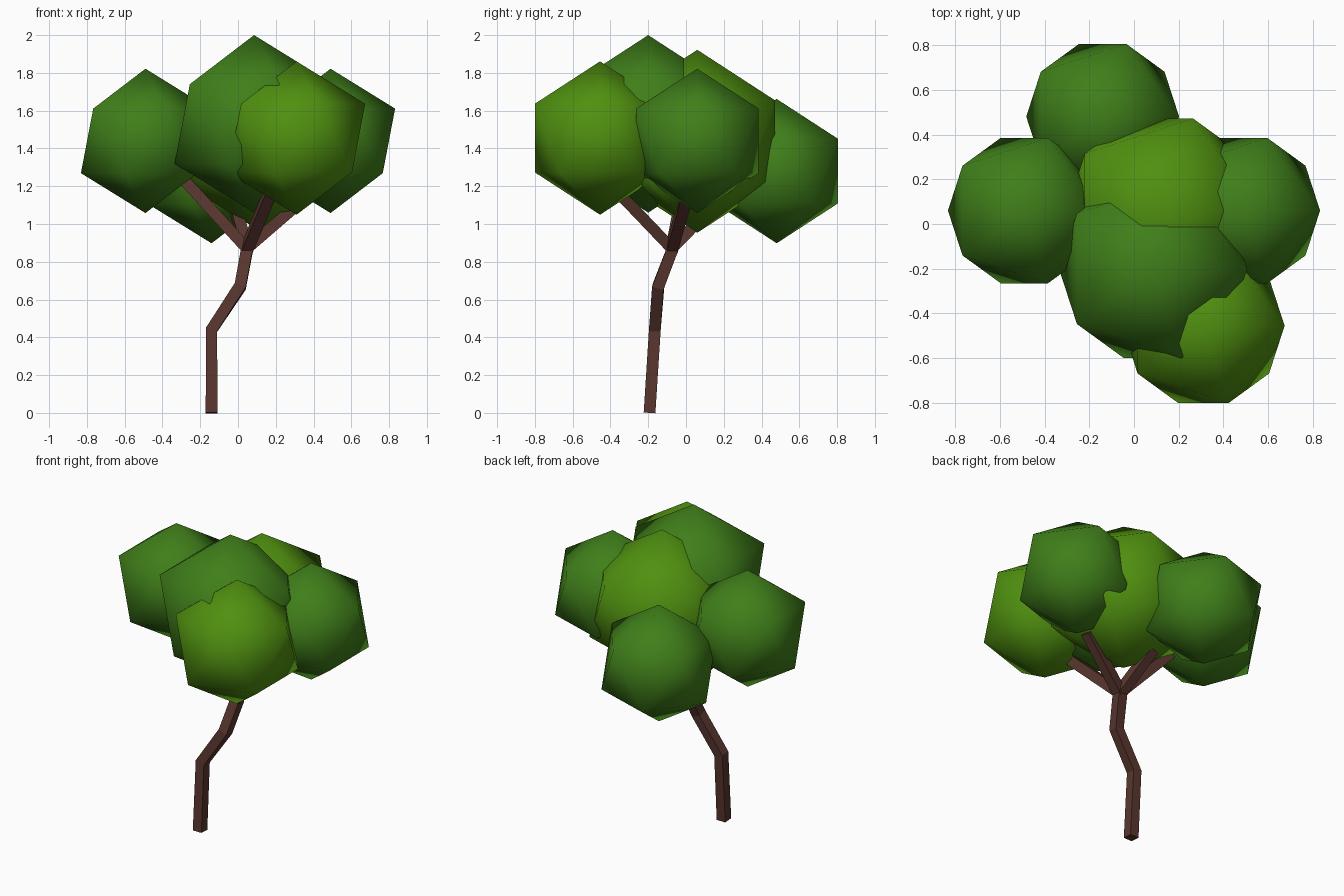
import bpy, bmesh
from mathutils import Vector

if "Cube" in bpy.data.objects:
    bpy.data.objects.remove(bpy.data.objects["Cube"])


def material(name, rgb):
    m = bpy.data.materials.new(name)
    m.diffuse_color = (*rgb, 1)
    m.use_nodes = True
    m.node_tree.nodes["Principled BSDF"].inputs["Base Color"].default_value = m.diffuse_color
    return m


bark = material("bark", (0.10, 0.037, 0.028))
dark_leaf = material("dark_leaf", (0.05, 0.21, 0.01))
light_leaf = material("light_leaf", (0.08, 0.28, 0.005))


def square_limb(name, path, half, ref):
    """Sweep a square section along a path with mitred bends."""
    pts = [Vector(p) for p in path]
    bm = bmesh.new()
    rings = []
    for i, p in enumerate(pts):
        a = (pts[i] - pts[i - 1]).normalized() if i else None
        b = (pts[i + 1] - pts[i]).normalized() if i < len(pts) - 1 else None
        t = ((a or b) + (b or a)).normalized()
        v = t.cross(Vector(ref)).normalized()
        u = v.cross(t).normalized()
        rings.append([bm.verts.new(p + (u * su + v * sv) * half)
                      for su, sv in ((-1, -1), (1, -1), (1, 1), (-1, 1))])
    for r, s in zip(rings, rings[1:]):
        for k in range(4):
            bm.faces.new((r[k], r[(k + 1) % 4], s[(k + 1) % 4], s[k]))
    bm.faces.new(rings[0])
    bm.faces.new(rings[-1])
    bmesh.ops.recalc_face_normals(bm, faces=bm.faces)
    me = bpy.data.meshes.new(name)
    bm.to_mesh(me)
    bm.free()
    me.materials.append(bark)
    bpy.context.collection.objects.link(bpy.data.objects.new(name, me))


# Crooked trunk
square_limb("trunk", [(-0.14, -0.193, 0), (-0.14, -0.165, 0.44),
                      (0.012, -0.147, 0.67), (0.045, -0.078, 0.85),
                      (0.05, -0.07, 0.91)], 0.031, (1, 0, 0))

# Branches spreading from the fork
fork = (0.047, -0.075, 0.87)
for name, end, ref in (("left_branch", (-0.31, 0.0, 1.26), (0, 1, 0)),
                       ("right_branch", (0.36, 0.0, 1.14), (0, 1, 0)),
                       ("front_branch", (0.19, -0.40, 1.21), (1, 0, 0)),
                       ("back_branch", (-0.02, 0.15, 1.10), (1, 0, 0))):
    square_limb(name, [fork, end], 0.03, ref)

# Foliage clumps: smooth-shaded icosahedra
for name, loc, r, mat in (
        ("left_foliage", (-0.49, 0.06, 1.44), 0.382, dark_leaf),
        ("right_foliage", (0.49, 0.06, 1.44), 0.382, dark_leaf),
        ("back_foliage", (-0.14, 0.48, 1.28), 0.382, dark_leaf),
        ("front_foliage", (0.31, -0.455, 1.455), 0.406, light_leaf),
        ("top_foliage", (0.085, -0.20, 1.53), 0.47, dark_leaf),
        ("middle_foliage", (0.13, 0.06, 1.438), 0.484, light_leaf)):
    bpy.ops.mesh.primitive_ico_sphere_add(subdivisions=1, radius=r, location=loc)
    ob = bpy.context.object
    ob.name = name
    ob.data.materials.append(mat)
    bpy.ops.object.shade_smooth()
